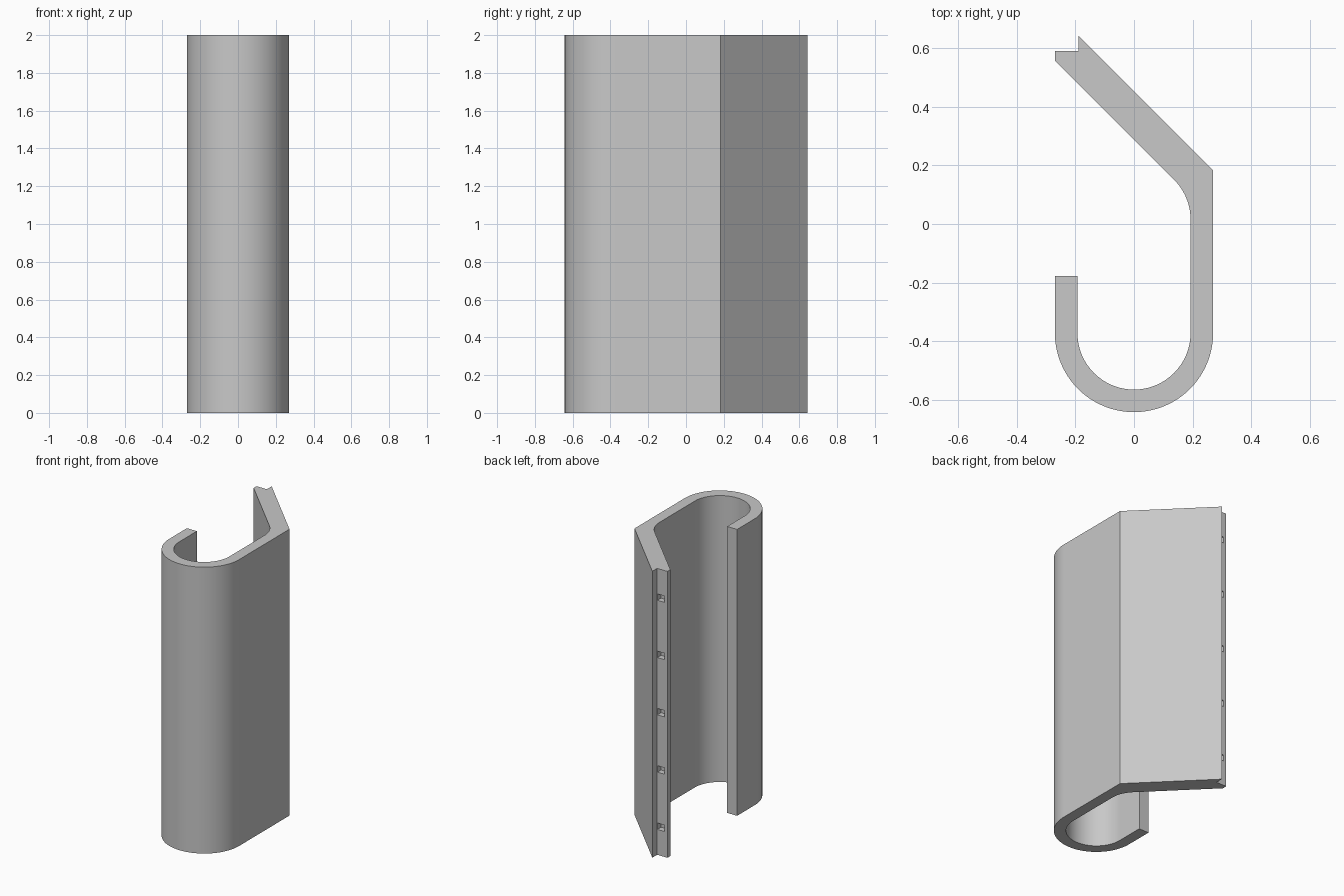
import bpy, bmesh, math

if "Cube" in bpy.data.objects:
    bpy.data.objects.remove(bpy.data.objects["Cube"], do_unlink=True)

OUTER, INNER = 0.27, 0.193
HEIGHT = 2.0
HOOK_Y = -0.372

grey = bpy.data.materials.new("plain grey")
grey.use_nodes = True
grey.diffuse_color = (0.58, 0.58, 0.58, 1)
grey.node_tree.nodes["Principled BSDF"].inputs["Base Color"].default_value = (0.58, 0.58, 0.58, 1)


def arc(cy, radius, start, end, steps):
    """Points on an arc centred on x = 0."""
    angles = [math.radians(start + (end - start) * i / steps) for i in range(steps + 1)]
    return [(radius * math.cos(a), cy + radius * math.sin(a)) for a in angles]


def finish(bm, name):
    bmesh.ops.recalc_face_normals(bm, faces=bm.faces)
    mesh = bpy.data.meshes.new(name)
    bm.to_mesh(mesh)
    bm.free()
    obj = bpy.data.objects.new(name, mesh)
    bpy.context.collection.objects.link(obj)
    mesh.materials.append(grey)
    return obj


# Hooked channel: one closed profile pulled upward
profile = [(-OUTER, -0.178)]
profile += arc(HOOK_Y, OUTER, 180, 360, 48)                 # outside of the hook
profile += [(OUTER, 0.183), (-0.19, 0.643)]                 # back wall and slanted flange
profile += [(-0.19, 0.59), (-OUTER, 0.59), (-OUTER, 0.558)]  # stepped flange tip
profile += arc(0.015, INNER, 45, 0, 12)                     # inner bend
profile += arc(HOOK_Y, INNER, 360, 180, 48)                 # inside of the hook
profile += [(-INNER, -0.178)]

bm = bmesh.new()
base = bm.faces.new([bm.verts.new((x, y, 0)) for x, y in profile])
grown = bmesh.ops.extrude_face_region(bm, geom=[base])
top = [v for v in grown["geom"] if isinstance(v, bmesh.types.BMVert)]
bmesh.ops.translate(bm, verts=top, vec=(0, 0, HEIGHT))
channel = finish(bm, "hooked_channel")

# Row of small square pockets in the step of the flange tip
bm = bmesh.new()
for i in range(5):
    box = bmesh.ops.create_cube(bm, size=1)["verts"]
    bmesh.ops.scale(bm, verts=box, vec=(0.055, 0.08, 0.045))
    bmesh.ops.translate(bm, verts=box, vec=(-0.22, 0.59, 0.2 + 0.4 * i))
cutter = finish(bm, "pocket_cutter")
cutter.hide_render = True

cut = channel.modifiers.new("pockets", "BOOLEAN")
cut.operation = "DIFFERENCE"
cut.solver = "EXACT"
cut.object = cutter
bpy.ops.object.select_all(action="DESELECT")
bpy.context.view_layer.objects.active = channel
channel.select_set(True)
bpy.ops.object.modifier_apply(modifier=cut.name)
bpy.data.objects.remove(cutter, do_unlink=True)

bpy.ops.object.shade_smooth_by_angle(angle=math.radians(25))
